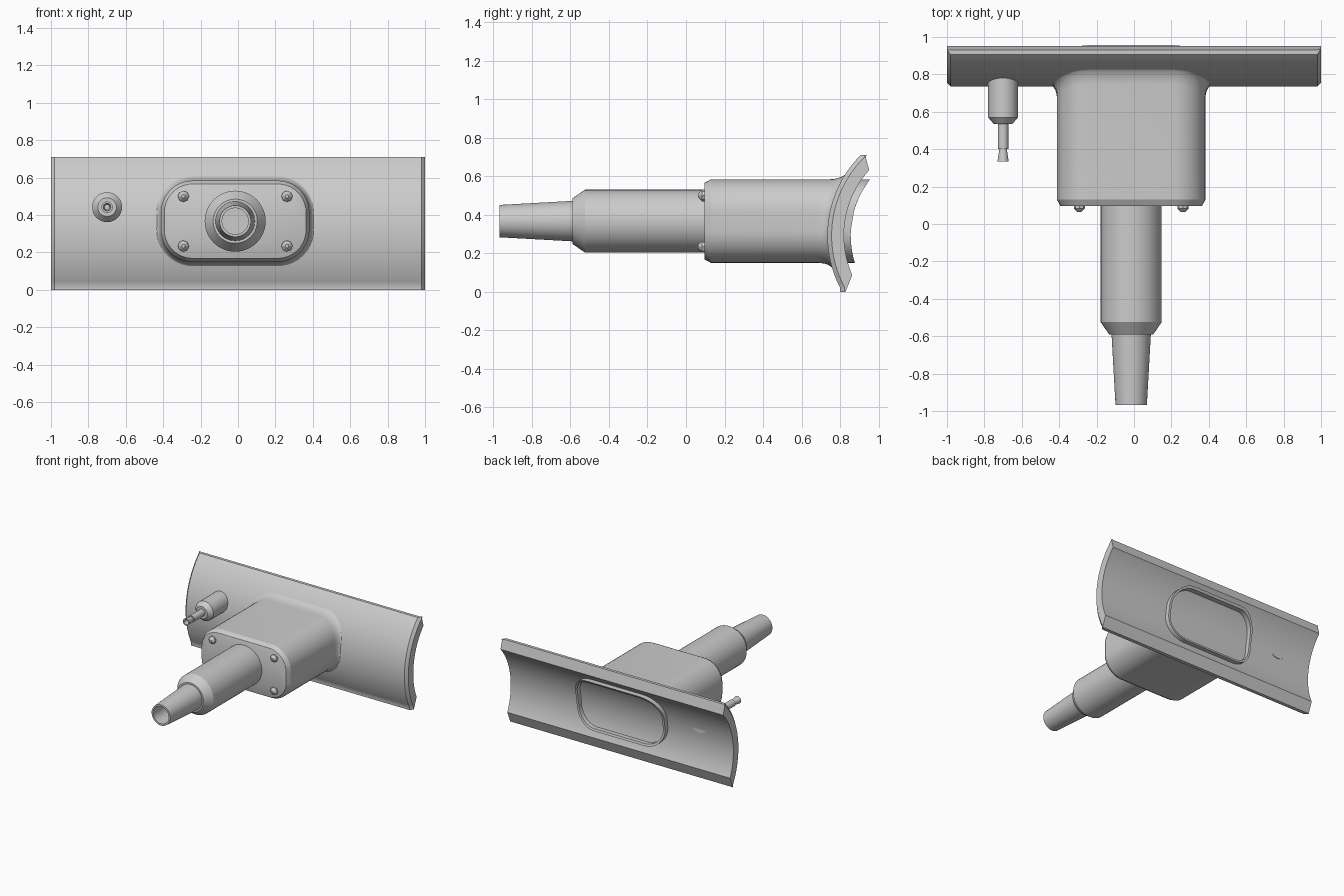
import bpy, bmesh, math

if "Cube" in bpy.data.objects:
    bpy.data.objects.remove(bpy.data.objects["Cube"])

grey = bpy.data.materials.new("plain grey")
grey.diffuse_color = (0.6, 0.6, 0.6, 1)
grey.use_nodes = True
grey.node_tree.nodes["Principled BSDF"].inputs["Base Color"].default_value = grey.diffuse_color

CY, CZ = 1.327, 0.292          # axis of the curved saddle
R_FRONT, R_BACK, R_RIM = 0.593, 0.507, 0.472
BX, BZ = -0.015, 0.367         # centre of housing and pipe


def arc_y(r, z):
    return CY - math.sqrt(r * r - (z - CZ) ** 2)


def loft(name, rings, cap_start=True, cap_end=True, closed=False):
    """Skin a row of equal point rings into one mesh object."""
    bm = bmesh.new()
    rows = [[bm.verts.new(p) for p in ring] for ring in rings]
    pairs = list(zip(rows, rows[1:])) + ([(rows[-1], rows[0])] if closed else [])
    n = len(rows[0])
    for a, b in pairs:
        for i in range(n):
            j = (i + 1) % n
            bm.faces.new((a[i], a[j], b[j], b[i]))
    if cap_start and not closed:
        bm.faces.new(rows[0])
    if cap_end and not closed:
        bm.faces.new(rows[-1])
    bmesh.ops.recalc_face_normals(bm, faces=bm.faces)
    me = bpy.data.meshes.new(name)
    bm.to_mesh(me)
    bm.free()
    ob = bpy.data.objects.new(name, me)
    bpy.context.collection.objects.link(ob)
    me.materials.append(grey)
    bpy.ops.object.select_all(action='DESELECT')
    ob.select_set(True)
    bpy.context.view_layer.objects.active = ob
    bpy.ops.object.shade_smooth_by_angle(angle=math.radians(28))
    return ob


def turned(name, x, z, profile, sides=48):
    """Round part along y from (y, radius) pairs."""
    return loft(name, [[(x + r * math.cos(2 * math.pi * i / sides), y,
                         z + r * math.sin(2 * math.pi * i / sides))
                        for i in range(sides)] for y, r in profile])


# Saddle plate: curved section along x, with bevelled ends on the front
def saddle_section(x, inset):
    n = 32
    pts = []
    for i in range(n + 1):
        z = 0.71 * i / n
        y = arc_y(R_FRONT - inset, z)
        pts.append((x, y if i else y - 0.012, z))
    pts += [(x, 0.93, 0.71)]
    for i in range(n + 1):
        z = 0.632 + (0.087 - 0.632) * i / n
        pts.append((x, arc_y(R_BACK, z), z))
    pts += [(x, 0.828, 0.0)]
    return pts


loft("saddle_plate", [saddle_section(-1, 0.022), saddle_section(-0.98, 0),
                      saddle_section(0.98, 0), saddle_section(1, 0.022)])


# Housing: rounded block, flared into the saddle, with a thin rim behind it
def housing_ring(out, y_of):
    r, n, pts = 0.17 + out, 10, []
    for q, (sx, sz) in enumerate(((1, 1), (-1, 1), (-1, -1), (1, -1))):
        for i in range(n + 1):
            a = math.pi / 2 * (q + i / n)
            x = BX + sx * (0.397 - 0.17) + r * math.cos(a)
            z = BZ + sz * (0.217 - 0.17) + r * math.sin(a)
            pts.append((x, y_of(z), z))
    return pts


rings = [housing_ring(-0.022, lambda z: 0.095),
         housing_ring(-0.018, lambda z: 0.097),
         housing_ring(0, lambda z: 0.13)]
for k in range(7):
    a = math.pi / 2 * k / 6
    drop = 0.07 * (1 - math.sin(a)) - 0.004
    rings.append(housing_ring(0.034 * (1 - math.cos(a)),
                              lambda z, d=drop: arc_y(R_FRONT, z) - d))
rings += [housing_ring(0, lambda z: arc_y(R_BACK + 0.03, z)),
          housing_ring(0, lambda z: arc_y(R_RIM, z)),
          housing_ring(-0.018, lambda z: arc_y(R_RIM, z)),
          housing_ring(-0.018, lambda z: arc_y(R_BACK + 0.01, z))]
loft("housing", rings, cap_end=False)

# Main pipe with hollow tapered nozzle
turned("pipe", BX, BZ, [(0.12, 0.163), (-0.525, 0.163), (-0.59, 0.118),
                        (-0.59, 0.105), (-0.967, 0.084), (-0.967, 0.07),
                        (-0.62, 0.07)])

# Side connector with stem and flared open tip
turned("side_connector", -0.70, 0.442,
       [(0.83, 0.08), (0.57, 0.08), (0.535, 0.05), (0.535, 0.028), (0.40, 0.028),
        (0.40, 0.02), (0.335, 0.03), (0.335, 0.02), (0.38, 0.014)], 32)

# Cover bolts
for sx in (-1, 1):
    for sz in (-1, 1):
        turned("bolt", BX + sx * 0.277, BZ + sz * 0.133,
               [(0.11, 0.03), (0.083, 0.03), (0.063, 0.01)], 8)
